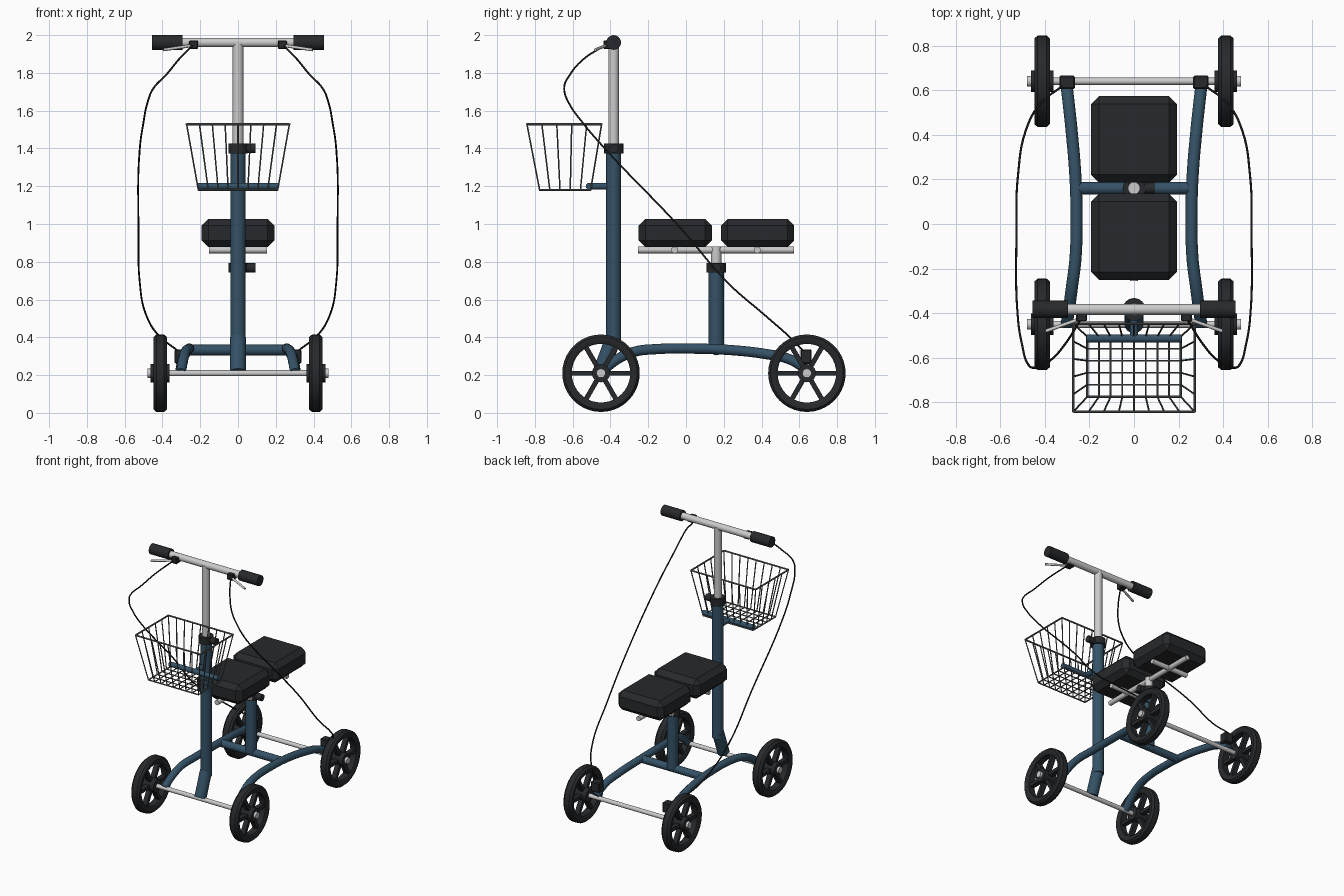
import bpy, bmesh
from math import pi, cos, sin, radians
from mathutils import Vector, Matrix

if "Cube" in bpy.data.objects:
    bpy.data.objects.remove(bpy.data.objects["Cube"])


def material(name, rgb):
    m = bpy.data.materials.new(name)
    m.diffuse_color = (*rgb, 1)
    m.use_nodes = True
    m.node_tree.nodes["Principled BSDF"].inputs["Base Color"].default_value = m.diffuse_color
    return m


BLUE = material("blue_paint", (0.035, 0.085, 0.135))
DARK = material("black_rubber", (0.02, 0.022, 0.025))
CABLE = material("cable_black", (0.01, 0.01, 0.01))
WIRE = material("wire_grey", (0.12, 0.13, 0.13))


def finish(name, bm, mat=None, smooth=True):
    bmesh.ops.recalc_face_normals(bm, faces=bm.faces)
    me = bpy.data.meshes.new(name)
    bm.to_mesh(me)
    bm.free()
    ob = bpy.data.objects.new(name, me)
    bpy.context.collection.objects.link(ob)
    if mat:
        me.materials.append(mat)
    if smooth:
        bpy.ops.object.select_all(action='DESELECT')
        ob.select_set(True)
        bpy.context.view_layer.objects.active = ob
        bpy.ops.object.shade_smooth_by_angle(angle=radians(35))
    return ob


def add_rod(bm, a, b, r, sides=24):
    a, b = Vector(a), Vector(b)
    d = b - a
    mat = Matrix.Translation((a + b) / 2) @ d.to_track_quat('Z', 'Y').to_matrix().to_4x4()
    bmesh.ops.create_cone(bm, cap_ends=True, segments=sides, radius1=r, radius2=r,
                          depth=d.length, matrix=mat)


def rod(name, a, b, r, mat=None, sides=24):
    bm = bmesh.new()
    add_rod(bm, a, b, r, sides)
    return finish(name, bm, mat)


def box(name, c, size, mat=None, bevel=0.0):
    bm = bmesh.new()
    bmesh.ops.create_cube(bm, size=1, matrix=Matrix.Translation(c) @ Matrix.Diagonal((*size, 1)))
    if bevel:
        bmesh.ops.bevel(bm, geom=bm.edges[:], offset=bevel, segments=1, affect='EDGES')
    return finish(name, bm, mat, smooth=False)


def tube(name, pts, r, mat, res=4):
    cu = bpy.data.curves.new(name, 'CURVE')
    cu.dimensions = '3D'
    cu.bevel_depth = r
    cu.bevel_resolution = res
    cu.resolution_u = 6
    cu.use_fill_caps = True
    sp = cu.splines.new('BEZIER')
    sp.bezier_points.add(len(pts) - 1)
    for bp, p in zip(sp.bezier_points, pts):
        bp.co = p
        bp.handle_left_type = bp.handle_right_type = 'AUTO'
    cu.materials.append(mat)
    ob = bpy.data.objects.new(name, cu)
    bpy.context.collection.objects.link(ob)


def wheel(name, x, y, z):
    # tyre lathed about x, with six spokes and a hub
    bm = bmesh.new()
    prof = [(0.155, -0.025), (0.17, -0.035), (0.192, -0.035), (0.205, -0.02),
            (0.205, 0.02), (0.192, 0.035), (0.17, 0.035), (0.155, 0.025)]
    n = 40
    rings = [[bm.verts.new((x + w, y + r * cos(2 * pi * i / n), z + r * sin(2 * pi * i / n)))
              for r, w in prof] for i in range(n)]
    for i in range(n):
        a, b = rings[i], rings[(i + 1) % n]
        for j in range(len(prof)):
            k = (j + 1) % len(prof)
            bm.faces.new((a[j], a[k], b[k], b[j]))
    for i in range(6):
        m = (Matrix.Translation((x, y, z)) @ Matrix.Rotation(i * pi / 3, 4, 'X')
             @ Matrix.Translation((0, 0.1, 0)) @ Matrix.Diagonal((0.036, 0.125, 0.026, 1)))
        bmesh.ops.create_cube(bm, size=1, matrix=m)
    add_rod(bm, (x - 0.05, y, z), (x + 0.05, y, z), 0.048)
    finish(name, bm, DARK)


SIDES = (("left", -1), ("right", 1))
AZ, FY, RY, CY, PY = 0.21, -0.45, 0.64, -0.383, 0.16

# wheels and axles
for end, y in (("front", FY), ("rear", RY)):
    rod(end + "_axle", (-0.46, y, AZ), (0.46, y, AZ), 0.016)
    for side, s in SIDES:
        wheel(f"{end}_{side}_wheel", s * 0.412, y, AZ)
        rod(f"{end}_{side}_axle_cap", (s * 0.45, y, AZ), (s * 0.48, y, AZ), 0.024)

# frame side tubes, brakes and cables
side_path = [(0.302, -0.45, 0.215), (0.29, -0.37, 0.28), (0.278, -0.28, 0.322), (0.262, -0.15, 0.338),
             (0.258, 0.05, 0.34), (0.262, 0.2, 0.335), (0.28, 0.42, 0.312), (0.294, 0.55, 0.283),
             (0.305, 0.645, 0.225)]
cable_path = [(0.24, -0.43, 1.945), (0.31, -0.54, 1.875), (0.38, -0.615, 1.79), (0.45, -0.645, 1.715),
              (0.48, -0.62, 1.64), (0.50, -0.55, 1.54), (0.52, -0.43, 1.40), (0.527, -0.03, 0.98),
              (0.52, 0.22, 0.69), (0.485, 0.42, 0.515), (0.42, 0.54, 0.41), (0.32, 0.62, 0.33)]
for side, s in SIDES:
    tube(side + "_frame_tube", [(s * x, y, z) for x, y, z in side_path], 0.027, BLUE)
    tube(side + "_brake_cable", [(s * x, y, z) for x, y, z in cable_path], 0.005, CABLE, 2)
    box(side + "_brake_block", (s * 0.3, 0.635, 0.298), (0.07, 0.06, 0.076), DARK, 0.006)
    # grips and brake levers
    rod(side + "_grip", (s * 0.295, CY, 1.961), (s * 0.455, CY, 1.961), 0.039, DARK)
    box(side + "_lever_clamp", (s * 0.235, -0.41, 1.948), (0.048, 0.055, 0.045), DARK, 0.005)
    rod(side + "_brake_lever", (s * 0.24, -0.425, 1.945), (s * 0.395, -0.48, 1.922), 0.008, sides=12)
rod("frame_cross_tube", (-0.26, PY, 0.333), (0.26, PY, 0.333), 0.028, BLUE)

# steering column
rod("column_foot", (0, FY, 0.22), (0, CY, 0.40), 0.042, BLUE)
rod("steering_column", (0, CY, 0.36), (0, CY, 1.40), 0.04, BLUE)
rod("handlebar_stem", (0, CY, 1.35), (0, CY, 1.96), 0.028)
rod("handlebar", (-0.40, CY, 1.961), (0.40, CY, 1.961), 0.025)

# seat post and rails
rod("seat_post", (0, PY, 0.333), (0, PY, 0.77), 0.04, BLUE)
rod("seat_post_upper", (0, PY, 0.70), (0, PY, 0.88), 0.027)
rod("seat_rail", (0, -0.255, 0.863), (0, 0.572, 0.863), 0.018)
for nm, y in (("front", -0.06), ("rear", 0.377)):
    rod(nm + "_seat_crossbar", (-0.153, y, 0.863), (0.153, y, 0.863), 0.018)

# height clamps with side knobs
for nm, y, z in (("column", CY, 1.40), ("seat", PY, 0.768)):
    rod(nm + "_clamp", (0, y, z - 0.026), (0, y, z + 0.026), 0.051, DARK)
    rod(nm + "_clamp_knob", (0.03, y, z), (0.093, y, z), 0.025, DARK, 16)

# seat pads
box("front_seat_pad", (0, -0.057, 0.952), (0.384, 0.388, 0.15), DARK, 0.036)
box("rear_seat_pad", (0, 0.379, 0.952), (0.384, 0.388, 0.15), DARK, 0.036)

# basket bracket
rod("basket_arm", (0, CY, 1.2), (0, -0.515, 1.2), 0.018, BLUE)
rod("basket_crossbar", (-0.213, -0.513, 1.2), (0.213, -0.513, 1.2), 0.018, BLUE)

# wire basket
bm = bmesh.new()
TX, T0, T1, TZ = 0.272, -0.842, -0.447, 1.528
BX, B0, B1, BZ = 0.21, -0.775, -0.505, 1.18
NX, NY = 8, 5
for hx, y0, y1, z, r in ((TX, T0, T1, TZ, 0.006), (BX, B0, B1, BZ, 0.005)):
    c = [(-hx, y0, z), (hx, y0, z), (hx, y1, z), (-hx, y1, z)]
    for i in range(4):
        add_rod(bm, c[i], c[(i + 1) % 4], r, 8)
for i in range(NX + 1):
    u = 2 * i / NX - 1
    for t, b in ((T0, B0), (T1, B1)):
        add_rod(bm, (u * TX, t, TZ), (u * BX, b, BZ), 0.004, 8)
    add_rod(bm, (u * BX, B0, BZ), (u * BX, B1, BZ), 0.004, 8)
for j in range(NY + 1):
    v = j / NY
    yt, yb = T0 + v * (T1 - T0), B0 + v * (B1 - B0)
    add_rod(bm, (-BX, yb, BZ), (BX, yb, BZ), 0.004, 8)
    if 0 < j < NY:
        for s in (-1, 1):
            add_rod(bm, (s * TX, yt, TZ), (s * BX, yb, BZ), 0.004, 8)
finish("wire_basket", bm, WIRE)
